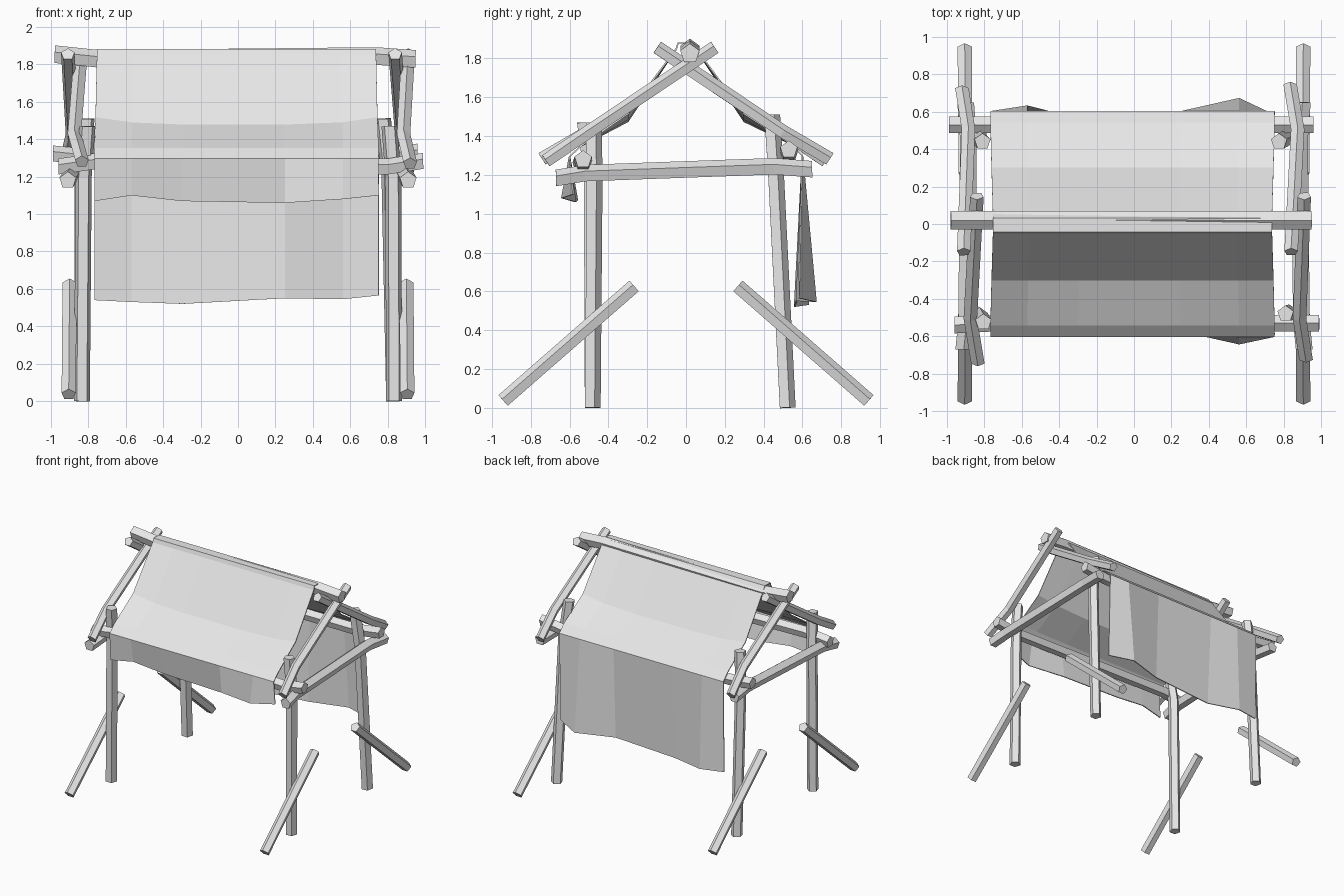
import bpy, bmesh, math
from mathutils import Vector

cube = bpy.data.objects.get("Cube")
if cube:
    bpy.data.objects.remove(cube, do_unlink=True)

grey = bpy.data.materials.new("light_grey")
grey.use_nodes = True
COLOUR = (0.8, 0.8, 0.8, 1)
grey.diffuse_color = COLOUR
grey.node_tree.nodes["Principled BSDF"].inputs["Base Color"].default_value = COLOUR


def finish(bm, name):
    bmesh.ops.recalc_face_normals(bm, faces=bm.faces)
    mesh = bpy.data.meshes.new(name)
    bm.to_mesh(mesh)
    bm.free()
    mesh.materials.append(grey)
    obj = bpy.data.objects.new(name, mesh)
    bpy.context.collection.objects.link(obj)
    return obj


def pole(name, points, radius=0.045, spin=0.0, sides=5):
    """Five-sided rough pole along a bent path."""
    bm = bmesh.new()
    pts = [Vector(p) for p in points]
    axis = (pts[-1] - pts[0]).normalized()
    ref = Vector((0, 0, 1)) if abs(axis.z) < 0.8 else Vector((0, 1, 0))
    u = (ref - axis * ref.dot(axis)).normalized()
    v = axis.cross(u)
    rings = []
    for p in pts:
        angles = [spin + math.tau * i / sides for i in range(sides)]
        rings.append([bm.verts.new(p + (u * math.cos(a) + v * math.sin(a)) * radius)
                      for a in angles])
    for a, b in zip(rings, rings[1:]):
        for i in range(sides):
            j = (i + 1) % sides
            bm.faces.new((a[i], a[j], b[j], b[i]))
    bm.faces.new(rings[0])
    bm.faces.new(rings[-1])
    return finish(bm, name)


# Upright posts
pole("front_left_post", [(0.835, -0.485, 0), (0.83, -0.475, 1.2), (0.81, -0.48, 1.47)])
pole("front_right_post", [(-0.835, -0.485, 0), (-0.825, -0.49, 1.2), (-0.805, -0.525, 1.47)])
pole("back_left_post", [(0.835, 0.52, 0), (0.81, 0.46, 1.2), (0.775, 0.44, 1.51)])
pole("back_right_post", [(-0.835, 0.52, 0), (-0.83, 0.46, 1.2), (-0.81, 0.44, 1.51)])

for side, s in (("left", 1), ("right", -1)):
    # Slanted ground braces
    for end, e in (("front", -1), ("back", 1)):
        pole(f"{end}_{side}_brace", [(s * 0.905, e * 0.94, 0.035), (s * 0.9, e * 0.265, 0.625)], 0.04)
    # Crossed rafters, the two gables are half-turns of each other
    pole(f"{side}_inner_rafter",
         [(s * 0.84, -s * 0.15, 1.855), (s * 0.875, s * 0.5, 1.42), (s * 0.835, s * 0.74, 1.28)], 0.038)
    pole(f"{side}_outer_rafter",
         [(s * 0.91, s * 0.15, 1.855), (s * 0.885, -s * 0.5, 1.42), (s * 0.92, -s * 0.72, 1.27)], 0.038)
    # Gable tie beam
    pole(f"{side}_tie_beam",
         [(s * 0.91, -0.67, 1.18), (s * 0.895, -0.52, 1.205),
          (s * 0.885, 0.45, 1.24), (s * 0.9, 0.65, 1.225)], 0.047)

# Long poles under the cloth
pole("ridge_pole", [(-0.98, 0.02, 1.85), (-0.74, 0.02, 1.825), (0.74, 0.02, 1.84), (0.95, 0.02, 1.825)], 0.052)
pole("front_eave_pole", [(-0.96, -0.54, 1.25), (-0.75, -0.53, 1.28), (0.8, -0.53, 1.25), (0.99, -0.53, 1.28)], 0.047)
pole("back_eave_pole", [(-0.99, 0.53, 1.32), (-0.8, 0.53, 1.3), (0.75, 0.53, 1.3), (0.96, 0.53, 1.33)], 0.047)

# Draped cloth: one cross-section per column, with ragged hanging hems
columns = [-1, -0.74, -0.38, 0.34, 0.75, 1]
front_hem = [(-0.59, 1.07), (-0.57, 1.1), (-0.56, 1.07), (-0.57, 1.06), (-0.64, 1.08), (-0.58, 1.1)]
back_hem = [(0.59, 0.54), (0.63, 0.53), (0.56, 0.52), (0.57, 0.55), (0.67, 0.545), (0.58, 0.565)]
bm = bmesh.new()
grid = []
for c, front, back in zip(columns, front_hem, back_hem):
    sag = 1.475 + 0.04 * c ** 4
    section = [front, (-0.6, 1.295), (-0.54, 1.35), (-0.3, sag), (-0.05, 1.85), (-0.04, 1.88),
               (0.03, 1.88), (0.3, sag), (0.54, 1.36), (0.6, 1.3), back]
    row = []
    for y, z in section:
        half = 0.745 + 0.015 * min(1, abs(y) / 0.5)
        row.append(bm.verts.new((c * half - 0.008, y, z)))
    grid.append(row)
for a, b in zip(grid, grid[1:]):
    for i in range(len(a) - 1):
        bm.faces.new((a[i], a[i + 1], b[i + 1], b[i]))
cloth = finish(bm, "draped_cloth")
thickness = cloth.modifiers.new("thickness", "SOLIDIFY")
thickness.thickness = 0.008
thickness.offset = 0
